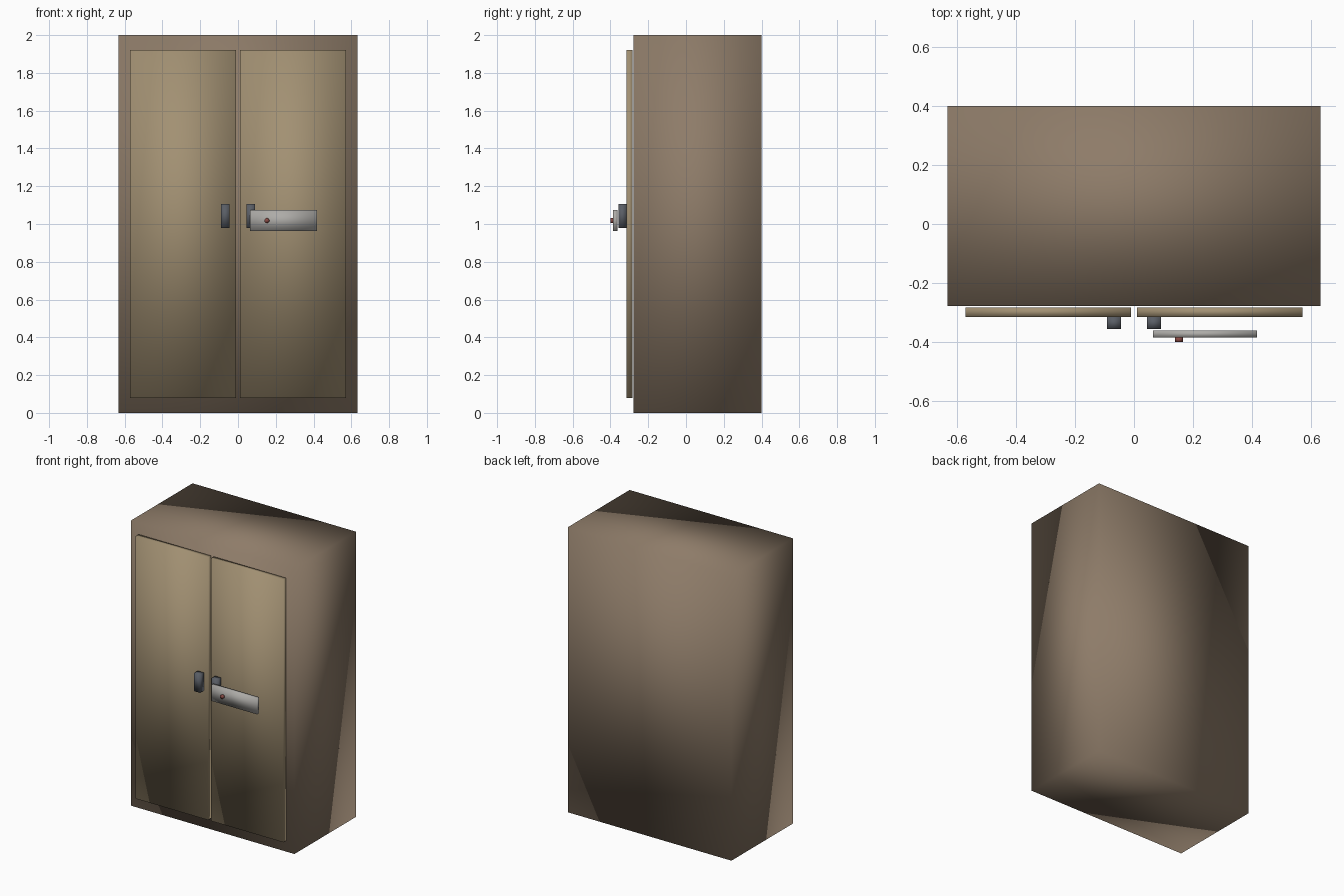
import bpy, math

if "Cube" in bpy.data.objects:
    bpy.data.objects.remove(bpy.data.objects["Cube"])

def material(name, rgb):
    m = bpy.data.materials.new(name)
    m.diffuse_color = (*rgb, 1)
    m.use_nodes = True
    m.node_tree.nodes["Principled BSDF"].inputs["Base Color"].default_value = m.diffuse_color
    return m

BODY = material("brown_paint", (0.27, 0.20, 0.14))
DOOR = material("tan_paint", (0.36, 0.28, 0.17))
DARK = material("dark_metal", (0.10, 0.11, 0.13))
STEEL = material("pale_steel", (0.42, 0.41, 0.39))
RED = material("dull_red", (0.25, 0.07, 0.06))

def finish(name, mat):
    o = bpy.context.object
    o.name = name
    o.data.materials.append(mat)
    bpy.ops.object.transform_apply(location=False, rotation=True, scale=True)
    bpy.ops.object.shade_smooth()
    return o

def box(name, x, y, z, mat):
    loc = [(a + b) / 2 for a, b in (x, y, z)]
    bpy.ops.mesh.primitive_cube_add(size=1, location=loc)
    bpy.context.object.scale = [abs(b - a) for a, b in (x, y, z)]
    return finish(name, mat)

# Cabinet carcass
box("cabinet_body", (-0.633, 0.633), (-0.279, 0.401), (0, 2), BODY)

# Paired doors and pull handles
for side, s in (("left", -1), ("right", 1)):
    box(side + "_door", (s * 0.011, s * 0.572), (-0.316, -0.283), (0.08, 1.92), DOOR)
    box(side + "_handle", (s * 0.044, s * 0.091), (-0.357, -0.316), (0.978, 1.105), DARK)

# Latch plate in front of the right door
box("latch_plate", (0.064, 0.418), (-0.386, -0.362), (0.962, 1.074), STEEL)

# Rivet on the latch plate
bpy.ops.mesh.primitive_cylinder_add(vertices=12, radius=0.0135, depth=0.016,
                                    location=(0.153, -0.393, 1.018),
                                    rotation=(math.pi / 2, 0, 0))
finish("latch_rivet", RED)
